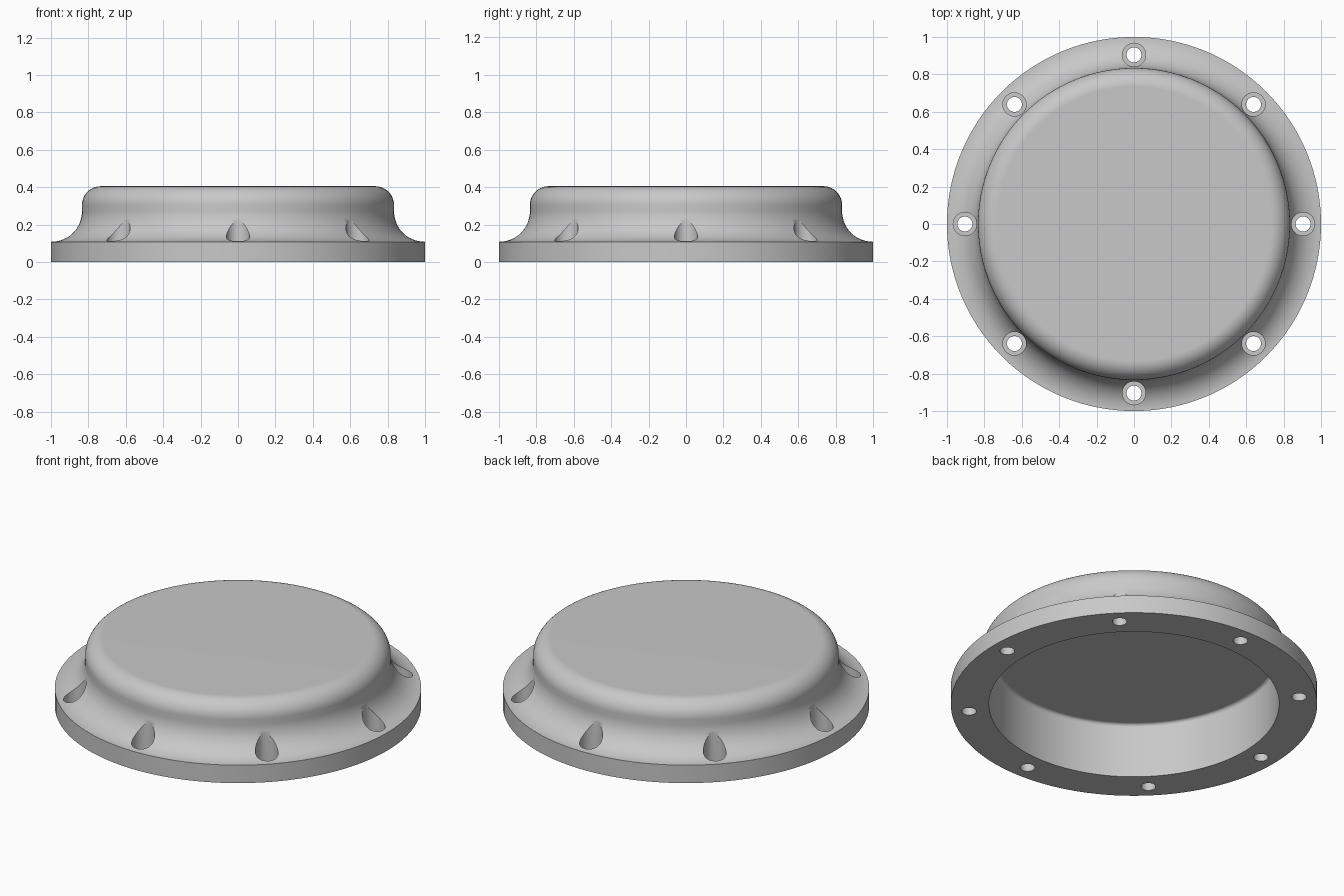
import bpy, bmesh
from math import cos, sin, pi, radians
from mathutils import Matrix, Vector

cube = bpy.data.objects.get("Cube")
if cube:
    bpy.data.objects.remove(cube, do_unlink=True)

SEGMENTS = 128
FLANGE_Z, TOP_Z, WALL_R, ROUND = 0.108, 0.405, 0.834, 0.1
FILLET = 1 - WALL_R
CAVITY_R, CAVITY_Z, CAVITY_ROUND = 0.792, 0.33, 0.02
HOLE_RING, HOLE_R, SEAT_R, SEAT_Z, HOLES = 0.904, 0.04, 0.0625, 0.05, 8


def make_material(name, color):
    mat = bpy.data.materials.new(name)
    mat.use_nodes = True
    mat.diffuse_color = color
    mat.node_tree.nodes["Principled BSDF"].inputs["Base Color"].default_value = color
    return mat


def arc(cx, cz, radius, start, end, steps=14):
    """Profile points along an arc, angles in degrees."""
    angles = [radians(start + (end - start) * i / steps) for i in range(steps + 1)]
    return [(cx + radius * cos(a), cz + radius * sin(a)) for a in angles]


def lathe(name, profile, mat):
    """Revolve an (r, z) profile around the z axis."""
    bm = bmesh.new()
    verts = [bm.verts.new((r, 0, z)) for r, z in profile]
    edges = [bm.edges.new(pair) for pair in zip(verts, verts[1:])]
    bmesh.ops.spin(bm, geom=verts + edges, cent=(0, 0, 0), axis=(0, 0, 1),
                   angle=2 * pi, steps=SEGMENTS, use_merge=True)
    bmesh.ops.remove_doubles(bm, verts=bm.verts, dist=1e-5)
    bmesh.ops.recalc_face_normals(bm, faces=bm.faces)
    return to_object(bm, name, mat)


def to_object(bm, name, mat):
    mesh = bpy.data.meshes.new(name)
    bm.to_mesh(mesh)
    bm.free()
    mesh.materials.append(mat)
    obj = bpy.data.objects.new(name, mesh)
    bpy.context.collection.objects.link(obj)
    return obj


def ring_cutter(name, radius, z0, z1, mat):
    """One cylinder at each bolt position."""
    bm = bmesh.new()
    for i in range(HOLES):
        a = 2 * pi * i / HOLES
        place = Vector((HOLE_RING * cos(a), HOLE_RING * sin(a), (z0 + z1) / 2))
        bmesh.ops.create_cone(bm, cap_ends=True, segments=40, radius1=radius,
                              radius2=radius, depth=z1 - z0,
                              matrix=Matrix.Translation(place))
    obj = to_object(bm, name, mat)
    obj.hide_render = True
    return obj


grey = make_material("plain grey", (0.58, 0.58, 0.58, 1))

# Hollow cap: flange, concave flare, rounded crown, then the cavity inside
profile = [(CAVITY_R, 0), (1, 0), (1, FLANGE_Z)]
profile += arc(1, FLANGE_Z + FILLET, FILLET, 270, 180, 20)[1:]
profile += arc(WALL_R - ROUND, TOP_Z - ROUND, ROUND, 0, 90)
profile += [(0, TOP_Z), (0, CAVITY_Z)]
profile += arc(CAVITY_R - CAVITY_ROUND, CAVITY_Z - CAVITY_ROUND, CAVITY_ROUND, 90, 0, 6)
profile += [(CAVITY_R, 0)]
cap = lathe("flanged_cap", profile, grey)

# Bolt holes and the deep counterbores sunk through the flare above them
cutters = [ring_cutter("counterbore_cutter", SEAT_R, SEAT_Z, 0.5, grey),
           ring_cutter("bolt_hole_cutter", HOLE_R, -0.1, 0.3, grey)]
bpy.context.view_layer.objects.active = cap
for cutter in cutters:
    mod = cap.modifiers.new(cutter.name, "BOOLEAN")
    mod.operation, mod.solver, mod.object = "DIFFERENCE", "EXACT", cutter
    bpy.ops.object.modifier_apply(modifier=mod.name)
    bpy.data.objects.remove(cutter, do_unlink=True)

# Smooth curves with crisp rims, and level shading on the flat faces
bpy.ops.object.select_all(action="DESELECT")
cap.select_set(True)
bpy.ops.object.shade_smooth_by_angle(angle=radians(30))
cap.modifiers.new("level_shading", "WEIGHTED_NORMAL").keep_sharp = True
